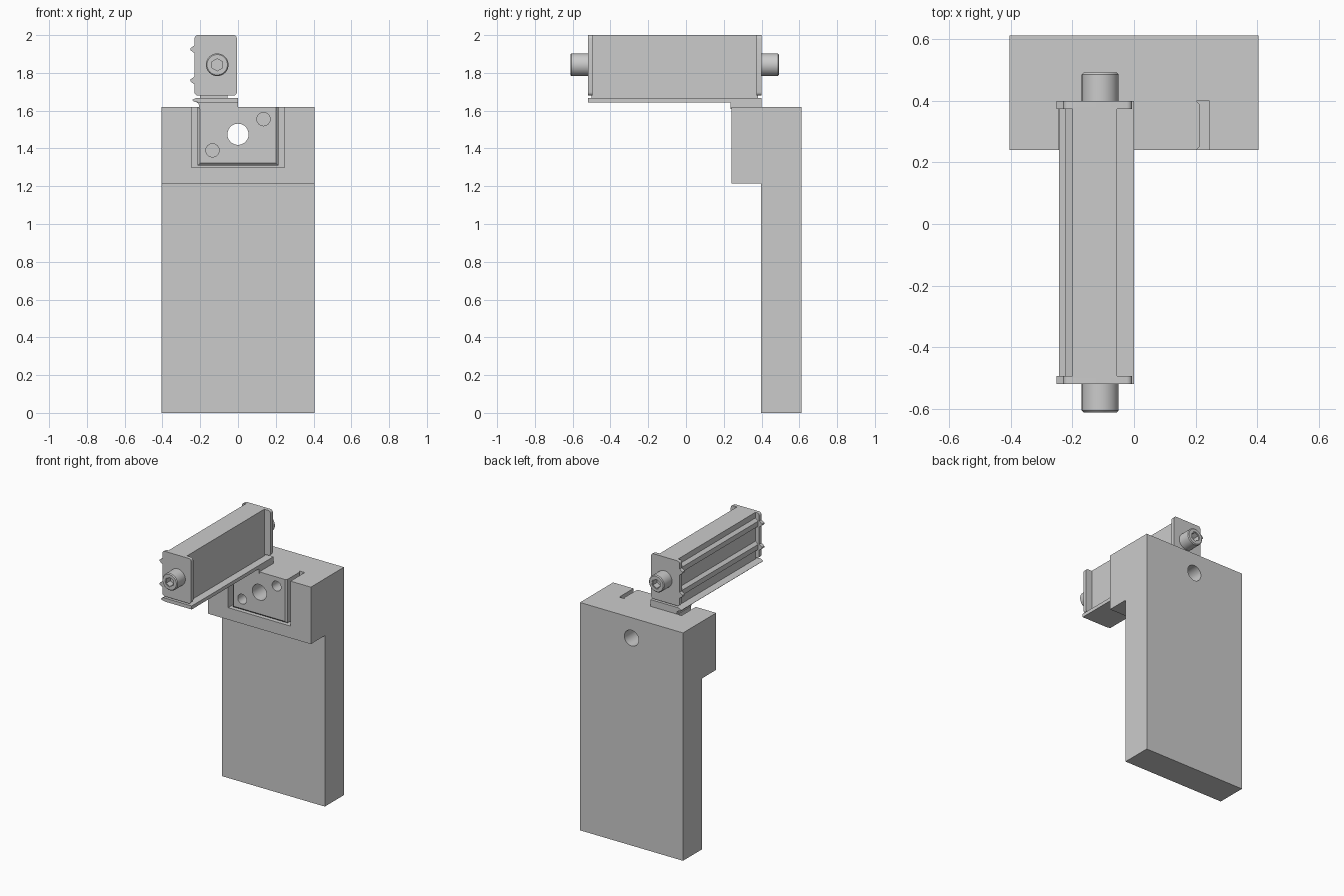
import bpy, bmesh
from math import cos, sin, pi, radians

if "Cube" in bpy.data.objects:
    bpy.data.objects.remove(bpy.data.objects["Cube"])


def loft(name, rings):
    """Closed solid through (y, [(x, z), ...]) sections."""
    bm = bmesh.new()
    loops = [[bm.verts.new((x, y, z)) for x, z in pts] for y, pts in rings]
    n = len(loops[0])
    for a, b in zip(loops, loops[1:]):
        for i in range(n):
            j = (i + 1) % n
            bm.faces.new((a[i], a[j], b[j], b[i]))
    bm.faces.new(loops[0])
    bm.faces.new(loops[-1])
    bmesh.ops.recalc_face_normals(bm, faces=bm.faces)
    mesh = bpy.data.meshes.new(name)
    bm.to_mesh(mesh)
    bm.free()
    ob = bpy.data.objects.new(name, mesh)
    bpy.context.collection.objects.link(ob)
    return ob


def prism(name, pts, y0, y1):
    return loft(name, [(y0, pts), (y1, pts)])


def rect(x0, x1, z0, z1):
    return [(x0, z0), (x1, z0), (x1, z1), (x0, z1)]


def circle(x, z, r, n=40):
    return [(x + r * cos(2 * pi * i / n), z + r * sin(2 * pi * i / n)) for i in range(n)]


def round_rect(x0, x1, z0, z1, r, n=5):
    pts = []
    for k, (cx, cz) in enumerate([(x1 - r, z1 - r), (x0 + r, z1 - r), (x0 + r, z0 + r), (x1 - r, z0 + r)]):
        for i in range(n + 1):
            a = pi / 2 * (k + i / n)
            pts.append((cx + r * cos(a), cz + r * sin(a)))
    return pts


def cut(ob, *cutters):
    bpy.context.view_layer.objects.active = ob
    for c in cutters:
        m = ob.modifiers.new("cut", 'BOOLEAN')
        m.object, m.operation, m.solver = c, 'DIFFERENCE', 'EXACT'
        bpy.ops.object.modifier_apply(modifier=m.name)
        bpy.data.objects.remove(c)


def smooth(ob):
    bpy.ops.object.select_all(action='DESELECT')
    ob.select_set(True)
    bpy.context.view_layer.objects.active = ob
    bpy.ops.object.shade_smooth_by_angle(angle=radians(30))


# Upright with overhanging head, pocket and through hole
W = 0.405
upright = prism("upright_block", rect(-W, W, 0, 1.62), 0.24, 0.612)
cut(upright,
    prism("front_relief", rect(-1, 1, -1, 1.215), 0, 0.397),
    prism("pocket", rect(-0.245, 0.245, 1.30, 1.8), 0, 0.40),
    prism("bore", circle(0, 1.475, 0.056), 0.3, 0.8))
smooth(upright)


# Mounting insert with chamfered ends and three holes
def section(half, bottom):
    return rect(-half, half, bottom, 1.62)


insert = loft("mounting_insert", [(0.24, section(0.202, 1.322)), (0.252, section(0.214, 1.31)),
                                  (0.388, section(0.214, 1.31)), (0.40, section(0.202, 1.322))])
cut(insert,
    prism("bore", circle(0, 1.475, 0.056), 0, 0.8),
    prism("pin_upper", circle(0.135, 1.555, 0.035), 0, 0.37),
    prism("pin_lower", circle(-0.135, 1.39, 0.035), 0, 0.37))
smooth(insert)

# Tab joining the insert to the rail
prism("support_tab", [(-0.205, 1.61), (0, 1.61), (0, 1.65), (-0.225, 1.65), (-0.208, 1.635)], 0.235, 0.40)

# Base rail with undercut left edge
prism("base_rail", [(-0.205, 1.643), (0, 1.643), (0, 1.668), (-0.222, 1.668), (-0.243, 1.656), (-0.235, 1.648)],
      -0.52, 0.40)

# Long body, with two raised ridges along its left side
prism("body_foot", rect(-0.2, -0.055, 1.66, 1.70), -0.50, 0.38)
left = [(-0.2, 2.0)]
for z in (1.925, 1.76):
    left += [(-0.2, z + 0.035), (-0.222, z + 0.018), (-0.222, z - 0.018), (-0.2, z - 0.035)]
left.append((-0.2, 1.68))
prism("long_body", left + [(-0.055, 1.68), (-0.055, 2.0)], -0.50, 0.38)

# End caps with side nubs, and socket screws
for end, outer, d in (("front", -0.52, 1), ("rear", 0.40, -1)):
    inner = outer + 0.026 * d
    smooth(prism(end + "_end_cap", round_rect(-0.23, -0.006, 1.68, 2.0, 0.018), outer, inner))
    for i, z in enumerate((1.925, 1.76)):
        prism(f"{end}_nub_{i}", [(-0.225, z + 0.025), (-0.252, z + 0.005),
                                 (-0.252, z - 0.005), (-0.225, z - 0.025)], outer, inner)
    tip = outer - 0.092 * d
    x, z = -0.11, 1.843
    screw = loft(end + "_screw", [(outer + 0.01 * d, circle(x, z, 0.06)), (tip + 0.006 * d, circle(x, z, 0.06)),
                                  (tip, circle(x, z, 0.054))])
    cut(screw,
        prism("countersink", circle(x, z, 0.034), tip - 0.02 * d, tip + 0.004 * d),
        prism("hex_socket", [(px, pz) for px, pz in
                             [(x + 0.032 * sin(pi * k / 3), z + 0.032 * cos(pi * k / 3)) for k in range(6)]],
              tip - 0.02 * d, tip + 0.05 * d))
    smooth(screw)
